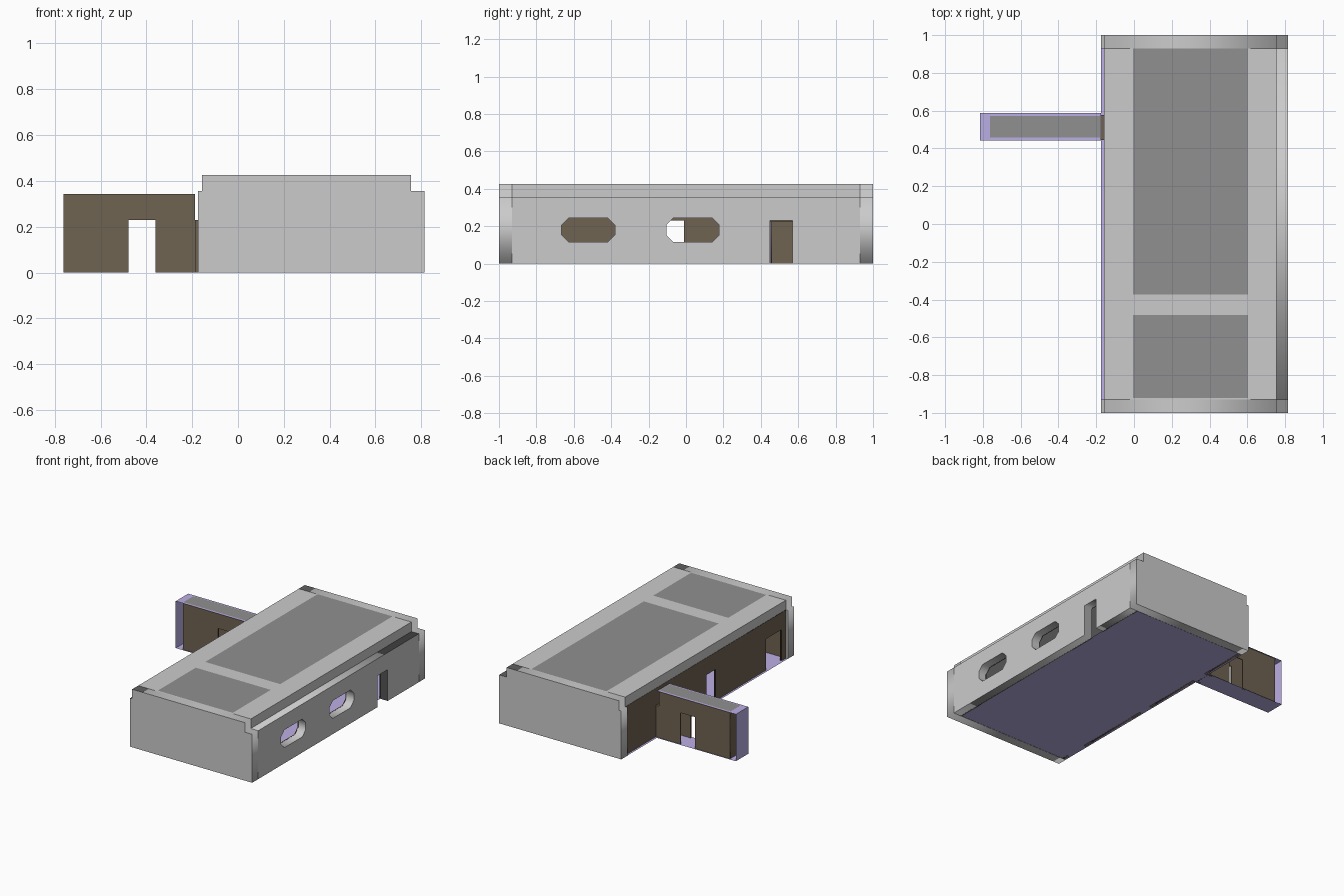
import bpy
from mathutils import Matrix

if "Cube" in bpy.data.objects:
    bpy.data.objects.remove(bpy.data.objects["Cube"])


def material(name, rgb):
    m = bpy.data.materials.new(name)
    m.diffuse_color = (*rgb, 1)
    m.use_nodes = True
    m.node_tree.nodes["Principled BSDF"].inputs["Base Color"].default_value = m.diffuse_color
    return m


BROWN = material("brown_wall", (0.16, 0.125, 0.085))
PURPLE = material("purple_lining", (0.5, 0.43, 0.78))
DARK = material("dark_ceiling", (0.28, 0.28, 0.28))


def add(name, mesh, mat=None):
    ob = bpy.data.objects.new(name, mesh)
    bpy.context.scene.collection.objects.link(ob)
    if mat:
        mesh.materials.clear()
        mesh.materials.append(mat)
    return ob


def box(name, x, y, z, mat=None):
    """Box given by its (min, max) range on each axis."""
    c = [(i, j, k) for i in x for j in y for k in z]
    f = [(0, 1, 3, 2), (4, 6, 7, 5), (0, 4, 5, 1), (2, 3, 7, 6), (0, 2, 6, 4), (1, 5, 7, 3)]
    me = bpy.data.meshes.new(name)
    me.from_pydata(c, [], f)
    return add(name, me, mat)


def sheet(name, pts, mat):
    """Single flat face."""
    me = bpy.data.meshes.new(name)
    me.from_pydata(pts, [], [tuple(range(len(pts)))])
    return add(name, me, mat)


def flat_sheet(name, x, y, z, mat):
    return sheet(name, [(x[0], y[0], z), (x[1], y[0], z), (x[1], y[1], z), (x[0], y[1], z)], mat)


def wall(name, axis, span, outline, holes=(), mat=None):
    """Upright slab: filled 2D outline with holes, its thickness spanning one axis."""
    cu = bpy.data.curves.new(name, 'CURVE')
    cu.dimensions = '2D'
    cu.fill_mode = 'BOTH'
    cu.extrude = (span[1] - span[0]) / 2
    for pts in [outline, *holes]:
        s = cu.splines.new('POLY')
        s.points.add(len(pts) - 1)
        for p, (u, v) in zip(s.points, pts):
            p.co = (u, v, 0, 1)
        s.use_cyclic_u = True
    tmp = bpy.data.objects.new("tmp", cu)
    me = bpy.data.meshes.new_from_object(tmp)
    bpy.data.objects.remove(tmp)
    mid = sum(span) / 2
    if axis == 'X':
        m = Matrix(((0, 0, 1, mid), (1, 0, 0, 0), (0, 1, 0, 0), (0, 0, 0, 1)))
    else:
        m = Matrix(((1, 0, 0, 0), (0, 0, -1, mid), (0, 1, 0, 0), (0, 0, 0, 1)))
    me.transform(m)
    me.name = name
    return add(name, me, mat)


def with_doors(u0, u1, height, doors, door_h=0.23):
    """Wall outline with door notches cut up from the ground."""
    pts = [(u0, 0)]
    for a, b in doors:
        pts += [(a, 0), (a, door_h), (b, door_h), (b, 0)]
    return pts + [(u1, 0), (u1, height), (u0, height)]


def window(a, b, lo=0.115, hi=0.245, c=0.038):
    """Long octagonal opening."""
    return [(a + c, lo), (b - c, lo), (b, lo + c), (b, hi - c),
            (b - c, hi), (a + c, hi), (a, hi - c), (a, lo + c)]


windows = [window(-0.665, -0.38), window(-0.105, 0.177)]

# Grey outer shell: window wall, two stepped end walls and the roof slab
wall("window_wall", 'X', (0.755, 0.815), with_doors(-0.93, 0.93, 0.355, [(0.45, 0.57)]), windows)
profile = [(-0.175, 0), (0.815, 0), (0.815, 0.355), (0.755, 0.355),
           (0.755, 0.425), (-0.158, 0.425), (-0.158, 0.355), (-0.175, 0.355)]
wall("front_end_wall", 'Y', (-1, -0.93), profile)
wall("back_end_wall", 'Y', (0.93, 1), profile)
box("roof_slab", (-0.158, 0.755), (-0.93, 0.93), (0.355, 0.425))

# Dark roof panels
for name, y in (("front_roof_panel", (-0.922, -0.482)), ("back_roof_panel", (-0.372, 0.928))):
    flat_sheet(name, (-0.005, 0.603), y, 0.4265, DARK)

# Brown inner lining of the main hall
wall("hall_door_wall", 'X', (-0.16, -0.145),
     with_doors(-0.93, 0.93, 0.355, [(-0.88, -0.70), (-0.115, -0.01), (0.45, 0.57)]), mat=BROWN)
wall("hall_window_lining", 'X', (0.748, 0.754),
     with_doors(-0.93, 0.93, 0.354, [(0.45, 0.57)]), windows, BROWN)
for name, y in (("hall_front_lining", -0.928), ("hall_back_lining", 0.928)):
    sheet(name, [(-0.145, y, 0), (0.748, y, 0), (0.748, y, 0.354), (-0.145, y, 0.354)], BROWN)
flat_sheet("hall_floor", (-0.175, 0.755), (-0.93, 0.93), 0.001, PURPLE)

# Side corridor: brown walls with facing doors, closed at the far end
for name, y in (("corridor_front_wall", (0.452, 0.46)), ("corridor_back_wall", (0.57, 0.578))):
    wall(name, 'Y', y, with_doors(-0.762, -0.187, 0.343, [(-0.477, -0.36)]), mat=BROWN)
box("corridor_end_wall", (-0.762, -0.754), (0.46, 0.57), (0, 0.343), BROWN)
flat_sheet("corridor_roof_panel", (-0.762, -0.18), (0.458, 0.572), 0.3455, DARK)

# Door frame joining corridor and hall
for name, y in (("link_front_jamb", (0.444, 0.45)), ("link_back_jamb", (0.57, 0.576))):
    box(name, (-0.187, -0.16), y, (0, 0.23), BROWN)
box("link_lintel", (-0.187, -0.16), (0.444, 0.576), (0.224, 0.23), BROWN)

# Purple wrap around the corridor: floor, end and roof
flat_sheet("corridor_floor", (-0.815, -0.175), (0.443, 0.587), 0.0, PURPLE)
flat_sheet("corridor_roof", (-0.815, -0.175), (0.443, 0.587), 0.344, PURPLE)
sheet("corridor_end_sheet", [(-0.815, 0.443, 0), (-0.815, 0.443, 0.344),
                             (-0.815, 0.587, 0.344), (-0.815, 0.587, 0)], PURPLE)
